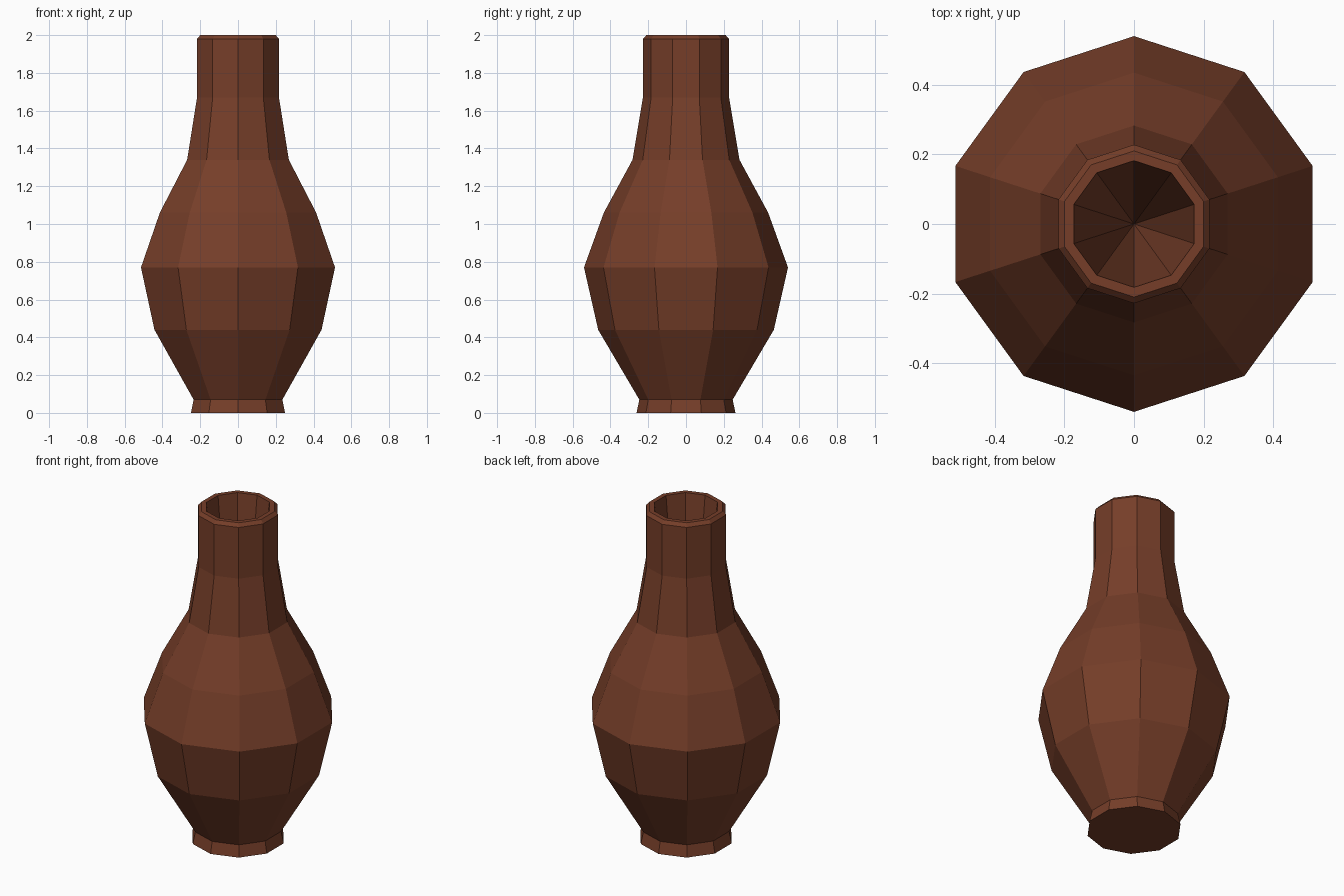
import bpy
import bmesh
from math import cos, sin, pi

cube = bpy.data.objects.get("Cube")
if cube:
    bpy.data.objects.remove(cube, do_unlink=True)

SIDES = 10

# Single brown clay material
clay = bpy.data.materials.new("brown_clay")
clay.use_nodes = True
color = (0.18, 0.048, 0.022, 1.0)
clay.diffuse_color = color
bsdf = clay.node_tree.nodes["Principled BSDF"]
bsdf.inputs["Base Color"].default_value = color
bsdf.inputs["Roughness"].default_value = 0.8

# Profile (radius, height): foot, belly, shoulder, neck, bevelled lip, mouth
profile = [
    (0.262, 0.0), (0.247, 0.07), (0.465, 0.44), (0.54, 0.77),
    (0.435, 1.06), (0.283, 1.34), (0.228, 1.67), (0.228, 1.98),
    (0.21, 2.0), (0.182, 2.0),
]
HOLLOW_BOTTOM = 0.4


def ring(bm, radius, z):
    """One ring of corners, with a corner pointing to the front."""
    angles = [2 * pi * i / SIDES - pi / 2 for i in range(SIDES)]
    return [bm.verts.new((radius * cos(a), radius * sin(a), z)) for a in angles]


bm = bmesh.new()
rings = [ring(bm, r, z) for r, z in profile]

# Outer wall and lip
for low, high in zip(rings, rings[1:]):
    for i in range(SIDES):
        j = (i + 1) % SIDES
        bm.faces.new((low[i], low[j], high[j], high[i]))

# Flat base
bm.faces.new(list(reversed(rings[0])))

# Tapering hollow inside the mouth
tip = bm.verts.new((0, 0, HOLLOW_BOTTOM))
mouth = rings[-1]
for i in range(SIDES):
    bm.faces.new((mouth[i], mouth[(i + 1) % SIDES], tip))

bmesh.ops.recalc_face_normals(bm, faces=bm.faces)
mesh = bpy.data.meshes.new("vase")
bm.to_mesh(mesh)
bm.free()
mesh.materials.append(clay)
vase = bpy.data.objects.new("vase", mesh)
bpy.context.collection.objects.link(vase)
